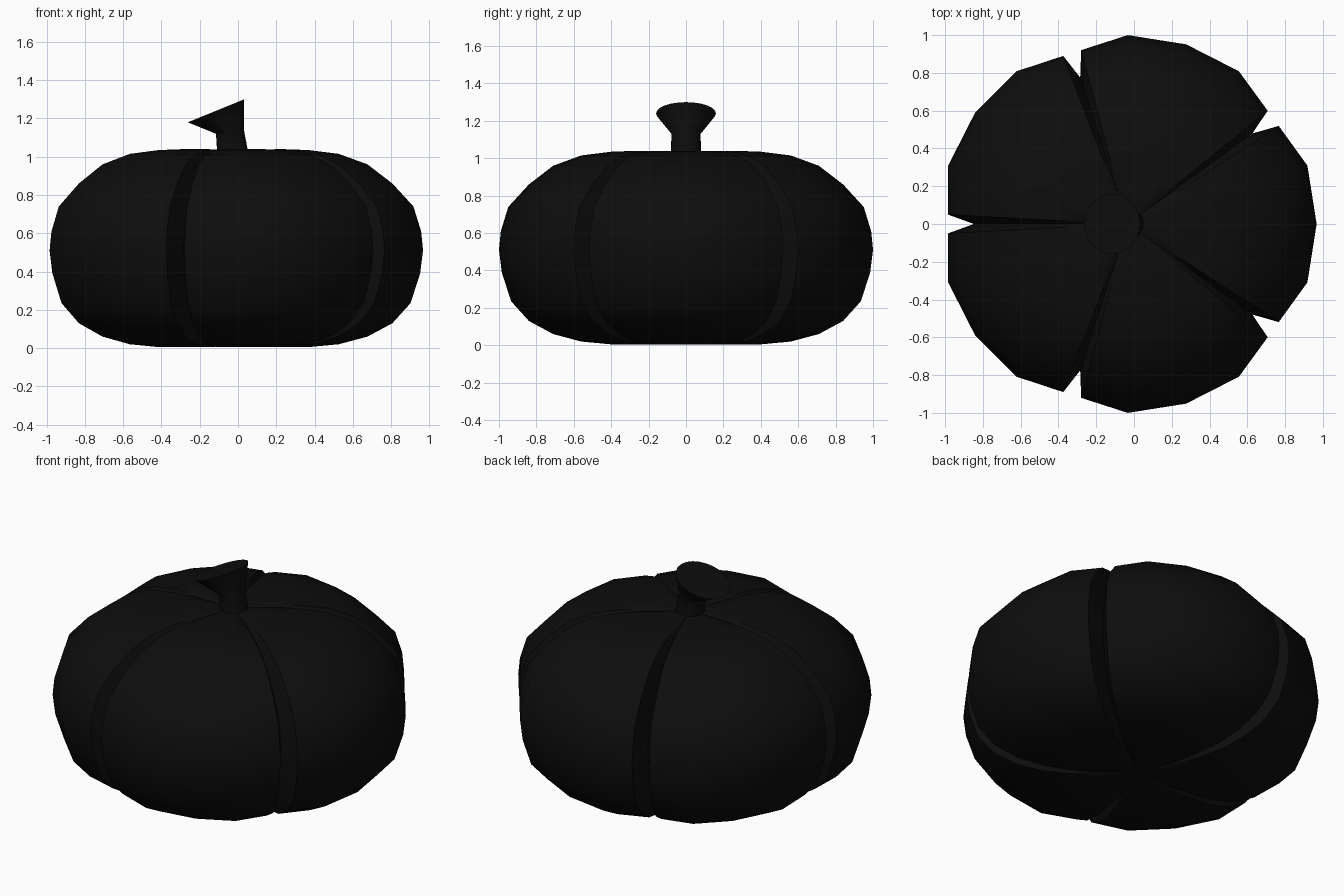
import bpy, bmesh
from math import sin, cos, radians, tau

cube = bpy.data.objects.get("Cube")
if cube:
    bpy.data.objects.remove(cube, do_unlink=True)


def make_material(name, color):
    mat = bpy.data.materials.new(name)
    mat.use_nodes = True
    mat.diffuse_color = color
    mat.node_tree.nodes["Principled BSDF"].inputs["Base Color"].default_value = color
    return mat


def loft(name, rings, bottom, top, mat):
    """Skin closed rings of points and close both ends with a fan."""
    bm = bmesh.new()
    loops = [[bm.verts.new(p) for p in ring] for ring in rings]
    n = len(loops[0])
    for low, high in zip(loops, loops[1:]):
        for i in range(n):
            j = (i + 1) % n
            bm.faces.new((low[i], low[j], high[j], high[i]))
    for loop, tip in ((loops[0], bottom), (loops[-1], top)):
        centre = bm.verts.new(tip)
        for i in range(n):
            bm.faces.new((loop[i], loop[(i + 1) % n], centre))
    bmesh.ops.recalc_face_normals(bm, faces=bm.faces)
    mesh = bpy.data.meshes.new(name)
    bm.to_mesh(mesh)
    bm.free()
    mesh.materials.append(mat)
    obj = bpy.data.objects.new(name, mesh)
    bpy.context.collection.objects.link(obj)
    bpy.ops.object.select_all(action="DESELECT")
    obj.select_set(True)
    bpy.context.view_layer.objects.active = obj
    bpy.ops.object.shade_smooth_by_angle(angle=radians(42))
    return obj


black = make_material("near black", (0.004, 0.004, 0.004, 1))

# Body: five bulging lobes with narrow creases between them
MID, CENTRE_X = 0.515, -0.033
profile = [(0.12, 0.012), (0.26, 0.005), (0.40, 0.005), (0.56, 0.02),
           (0.71, 0.06), (0.84, 0.13), (0.935, 0.235), (0.985, 0.39),
           (1.0, 0.51), (0.99, 0.61), (0.95, 0.74), (0.84, 0.86),
           (0.71, 0.96), (0.56, 1.015), (0.40, 1.035), (0.26, 1.04),
           (0.12, 1.035)]
# Angle from the lobe's middle, radius factor, height squash
lobe = [(-33, 0.953, 0.02), (-18, 1.0, 0), (0, 1.0, 0), (18, 1.0, 0),
        (33, 0.953, 0.02), (36, 0.815, 0.19)]
body_rings = []
for r, z in profile:
    ring = []
    for k in range(5):
        for angle, factor, squash in lobe:
            a = radians(72 * k + angle)
            height = MID + (z - MID) * (1 - squash * r ** 1.5)
            ring.append((CENTRE_X + r * factor * cos(a), r * factor * sin(a), height))
    body_rings.append(ring)
loft("pumpkin_body", body_rings, (CENTRE_X, 0, 0.018), (CENTRE_X, 0, 1.03), black)

# Stem: short neck flaring into a slanted cut end
SIDES = 24
# Centre x, centre z, radius x, radius y, slant in z
stem_sections = [(-0.03, 0.96, 0.085, 0.085, 0), (-0.03, 1.04, 0.08, 0.08, 0),
                 (-0.042, 1.13, 0.073, 0.078, 0.01),
                 (-0.115, 1.24, 0.147, 0.16, 0.06)]
stem_rings = [[(cx + rx * cos(tau * i / SIDES), ry * sin(tau * i / SIDES),
                cz + slant * cos(tau * i / SIDES)) for i in range(SIDES)]
              for cx, cz, rx, ry, slant in stem_sections]
loft("stem", stem_rings, (-0.03, 0, 0.96), (-0.115, 0, 1.24), black)
